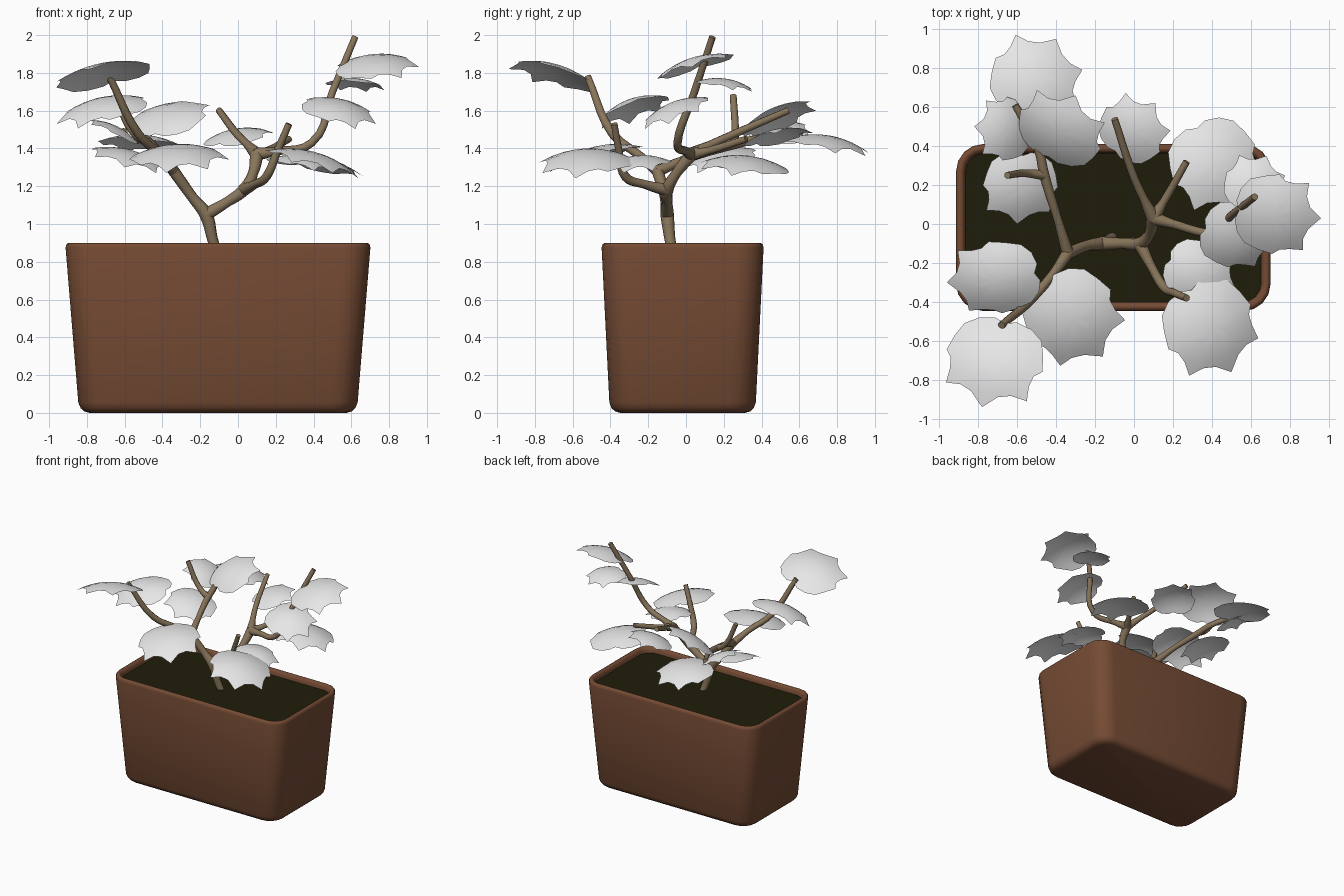
import bpy, bmesh, math
from mathutils import Vector, Matrix

if "Cube" in bpy.data.objects:
    bpy.data.objects.remove(bpy.data.objects["Cube"])


def material(name, col):
    m = bpy.data.materials.new(name)
    m.diffuse_color = (*col, 1)
    m.use_nodes = True
    m.node_tree.nodes["Principled BSDF"].inputs["Base Color"].default_value = m.diffuse_color
    return m


TERRACOTTA = material("terracotta brown", (0.178, 0.07, 0.034))
SOIL = material("dark soil", (0.013, 0.012, 0.003))
BARK = material("bark", (0.25, 0.18, 0.105))
LEAF = material("pale leaf", (0.8, 0.8, 0.8))
CX, CY = -0.106, -0.018


def finish(name, bm, mat, angle=40):
    me = bpy.data.meshes.new(name)
    bm.to_mesh(me)
    bm.free()
    ob = bpy.data.objects.new(name, me)
    bpy.context.collection.objects.link(ob)
    me.materials.append(mat)
    bpy.ops.object.select_all(action='DESELECT')
    ob.select_set(True)
    bpy.context.view_layer.objects.active = ob
    bpy.ops.object.shade_smooth_by_angle(angle=math.radians(angle))
    return ob


def ring(bm, z, inset):
    """Rounded rectangle of the tapered planter at height z."""
    hx = 0.735 + 0.074 * z / 0.9 - inset
    hy = 0.385 + 0.045 * z / 0.9 - inset
    r = max(0.14 - inset, 0.04)
    vs = []
    for k, (sx, sy) in enumerate([(1, 1), (-1, 1), (-1, -1), (1, -1)]):
        for i in range(5):
            a = math.radians(90 * k + 22.5 * i)
            vs.append(bm.verts.new((CX + sx * (hx - r) + r * math.cos(a),
                                    CY + sy * (hy - r) + r * math.sin(a), z)))
    return vs


# Planter: wall, rounded foot and rounded rim
bm = bmesh.new()
profile = [(0, 0.055), (0.008, 0.028), (0.025, 0.01), (0.055, 0), (0.45, 0), (0.875, 0),
           (0.893, 0.006), (0.9, 0.018), (0.9, 0.028), (0.892, 0.04), (0.875, 0.046), (0.82, 0.05)]
rings = [ring(bm, z, i) for z, i in profile]
for a, b in zip(rings, rings[1:]):
    for i in range(len(a)):
        j = (i + 1) % len(a)
        bm.faces.new((a[i], a[j], b[j], b[i]))
bm.faces.new(rings[0][::-1])
finish("planter", bm, TERRACOTTA, 50)

# Soil surface
bm = bmesh.new()
bm.faces.new(ring(bm, 0.855, 0.044))
finish("soil", bm, SOIL)

# Stem and branches: each a path of x, y, z, radius
FORK = (-0.17, -0.1, 1.05, 0.036)
LEFT = (-0.34, -0.15, 1.28, 0.031)
RIGHT = (0.03, -0.1, 1.18, 0.034)
CROWN = (0.1, 0.03, 1.37, 0.036)
BACK = (-0.46, 0.25, 1.42, 0.026)
paths = [
    [(-0.11, -0.07, 0.84, 0.028), (-0.135, -0.085, 0.92, 0.029), FORK, (-0.24, -0.11, 1.14, 0.028), LEFT],
    [FORK, (-0.06, -0.1, 1.115, 0.028), RIGHT, (0.08, -0.05, 1.27, 0.027), CROWN],
    [LEFT, (-0.41, -0.25, 1.365, 0.023), (-0.53, -0.39, 1.48, 0.024), (-0.68, -0.52, 1.78, 0.019)],
    [LEFT, (-0.39, 0.02, 1.35, 0.022), BACK, (-0.49, 0.38, 1.45, 0.023), (-0.61, 0.61, 1.49, 0.018)],
    [BACK, (-0.55, 0.26, 1.48, 0.02), (-0.65, 0.25, 1.68, 0.018)],
    [RIGHT, (0.09, -0.22, 1.21, 0.023), (0.15, -0.32, 1.25, 0.024), (0.21, -0.355, 1.39, 0.02),
     (0.27, -0.38, 1.53, 0.018)],
    [CROWN, (0.05, 0.13, 1.42, 0.022), (0.0, 0.24, 1.47, 0.021), (-0.1, 0.54, 1.6, 0.018)],
    [CROWN, (0.15, 0.11, 1.385, 0.021), (0.27, 0.32, 1.45, 0.018)],
    [CROWN, (0.2, 0.0, 1.385, 0.023), (0.39, -0.045, 1.43, 0.022), (0.5, 0.045, 1.7, 0.02),
     (0.62, 0.14, 1.99, 0.018)],
]
cu = bpy.data.curves.new("branches", 'CURVE')
cu.dimensions = '3D'
cu.bevel_depth = 1.0
cu.bevel_resolution = 3
cu.resolution_u = 5
cu.use_fill_caps = True
for p in paths:
    sp = cu.splines.new('BEZIER')
    sp.bezier_points.add(len(p) - 1)
    for pt, (x, y, z, r) in zip(sp.bezier_points, p):
        pt.co = (x, y, z)
        pt.radius = r
        pt.handle_left_type = pt.handle_right_type = 'AUTO'
branches = bpy.data.objects.new("branches", cu)
bpy.context.collection.objects.link(branches)
cu.materials.append(BARK)
bpy.ops.object.select_all(action='DESELECT')
branches.select_set(True)
bpy.context.view_layer.objects.active = branches
bpy.ops.object.convert(target='MESH')
bpy.ops.object.shade_smooth_by_angle(angle=math.radians(60))

# Lobed leaf outline, one half from stalk to tip (along, across)
HALF = [(0.02, 0), (-0.02, 0.12), (0.02, 0.28), (0.12, 0.41), (0.28, 0.47), (0.46, 0.51),
        (0.54, 0.44), (0.66, 0.42), (0.82, 0.43), (0.81, 0.27), (0.86, 0.14), (1.0, 0)]
OUTLINE = HALF + [(u, -v) for u, v in HALF[-2:0:-1]]


def leaf(name, base, tip, width, roll=0, bulge=0.5):
    """Domed leaf blade from base to tip; roll lifts its left side."""
    base, tip = Vector(base), Vector(tip)
    axis = tip - base
    length = axis.length
    axis.normalize()
    side = Vector((0, 0, 1)).cross(axis).normalized()
    side = Matrix.Rotation(math.radians(roll), 3, axis) @ side
    up = axis.cross(side)
    bm = bmesh.new()

    def point(u, v):
        h = bulge * (0.25 - (u - 0.5) ** 2 - 0.9 * v * v)
        return bm.verts.new(base + axis * u * length + side * v * width + up * h * length)

    centre = point(0.45, 0)
    loops = [[point(0.45 + (u - 0.45) * s, v * s) for u, v in OUTLINE] for s in (0.3, 0.55, 0.8, 1)]
    n = len(OUTLINE)
    for i in range(n):
        j = (i + 1) % n
        bm.faces.new((centre, loops[0][j], loops[0][i]))
        for a, b in zip(loops, loops[1:]):
            bm.faces.new((a[i], a[j], b[j], b[i]))
    bmesh.ops.recalc_face_normals(bm, faces=bm.faces)
    bm.normal_update()
    if sum((f.normal for f in bm.faces), Vector()).dot(up) < 0:
        bmesh.ops.reverse_faces(bm, faces=bm.faces)
    finish(name, bm, LEAF, 60)


leaves = [
    ((-0.6, 0.57, 1.46), (-0.4, 0.95, 1.36), 0.45, 0),
    ((-0.53, 0.48, 1.43), (-0.82, 0.5, 1.55), 0.32, 0),
    ((-0.44, 0.34, 1.47), (-0.3, 0.66, 1.65), 0.45, -5),
    ((-0.57, 0.36, 1.38), (-0.6, 0.0, 1.3), 0.39, -15),
    ((-0.5, -0.25, 1.66), (-0.96, -0.3, 1.53), 0.38, -16),
    ((-0.66, -0.5, 1.75), (-0.78, -0.94, 1.82), 0.51, 14),
    ((-0.45, -0.3, 1.4), (-0.16, -0.68, 1.29), 0.48, 10),
    ((0.29, -0.33, 1.37), (0.5, -0.76, 1.27), 0.48, -12),
    ((0.18, -0.18, 1.35), (0.52, -0.33, 1.27), 0.32, 0),
    ((0.36, -0.02, 1.65), (0.73, -0.09, 1.53), 0.36, 18),
    ((0.53, 0.07, 1.83), (0.96, 0.03, 1.83), 0.42, 17),
    ((0.56, 0.08, 1.76), (0.68, 0.35, 1.7), 0.3, 0),
    ((0.32, 0.5, 1.31), (0.52, 0.08, 1.29), 0.46, -10),
    ((-0.1, 0.37, 1.42), (0.11, 0.62, 1.5), 0.35, 0),
]
for k, args in enumerate(leaves, 1):
    leaf(f"leaf_{k:02d}", *args)
